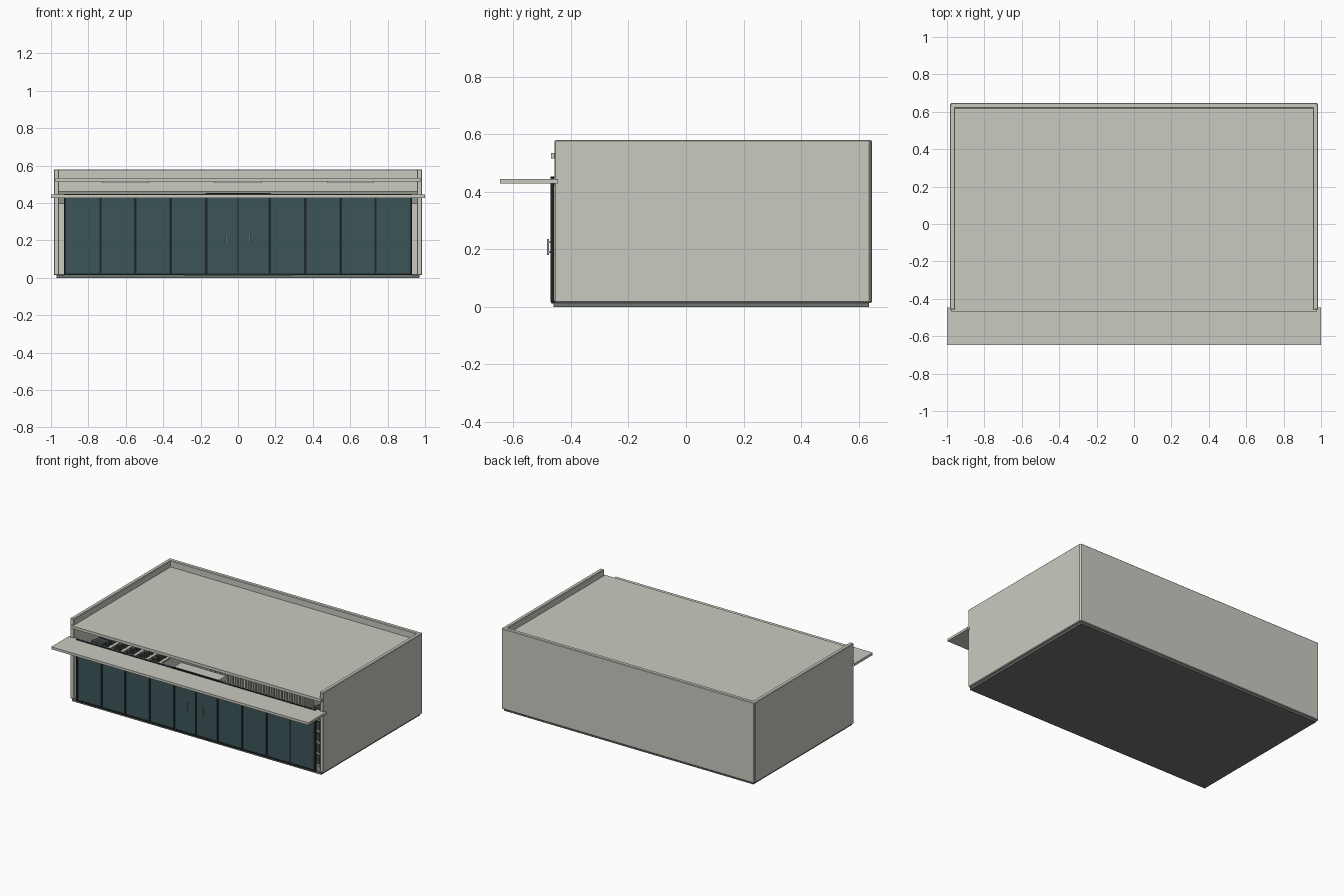
import bpy, bmesh, random
from mathutils import Vector

random.seed(4)
if "Cube" in bpy.data.objects:
    bpy.data.objects.remove(bpy.data.objects["Cube"])


def material(name, r, g, b):
    m = bpy.data.materials.new(name)
    m.use_nodes = True
    m.diffuse_color = (r, g, b, 1)
    m.node_tree.nodes["Principled BSDF"].inputs["Base Color"].default_value = (r, g, b, 1)
    return m


plaster = material("warm white plaster", .6, .59, .53)
stone = material("grey floor stone", .16, .18, .17)
glass = material("dark teal glass", .045, .09, .1)
frame = material("black green metal", .012, .02, .017)
trim = material("mid grey trim", .3, .3, .27)
steel = material("brushed steel", .35, .37, .36)
lamp = material("lamp white", .8, .8, .75)
goods = material("dark goods", .06, .07, .07)


def boxes(name, mat, spans, bevel=0):
    """One object from boxes given as (x0, x1, y0, y1, z0, z1)."""
    bm = bmesh.new()
    for x0, x1, y0, y1, z0, z1 in spans:
        lo, hi = Vector((x0, y0, z0)), Vector((x1, y1, z1))
        made = bmesh.ops.create_cube(bm, size=1)["verts"]
        for v in made:
            v.co = (lo + hi) / 2 + v.co * (hi - lo)
    mesh = bpy.data.meshes.new(name)
    bm.to_mesh(mesh)
    bm.free()
    mesh.materials.append(mat)
    ob = bpy.data.objects.new(name, mesh)
    bpy.context.collection.objects.link(ob)
    if bevel:
        mod = ob.modifiers.new("edge", 'BEVEL')
        mod.width = bevel
        mod.segments = 1
    return ob


def both_sides(span):
    x0, x1, *rest = span
    return [span, (-x1, -x0, *rest)]


# Shell
boxes("floor_slab", stone, [(-.97, .97, -.46, .637, 0, .015)])
boxes("side_walls", plaster, both_sides((.957, .985, -.458, .641, .014, .58)), .004)
boxes("back_wall", plaster, [(-.981, .981, .618, .647, .014, .58)], .004)
boxes("roof", plaster, [(-.957, .957, -.46, .62, .515, .535),
                        (-.975, .975, -.47, -.456, .515, .535)])
boxes("canopy", plaster, [(-1, 1, -.647, -.446, .428, .445)])
boxes("back_bulkhead", trim, [(-.957, .957, .56, .62, .395, .465)])

# Shopfront glazing
boxes("glass_panes", glass, [(-.925, .925, -.467, -.463, .022, .444)])
posts = [i * .925 + 0 for i in (-1, 1)]
for x in (.735, .55, .36, .17):
    posts += [-x, x]
boxes("mullions", frame, [(x - .006, x + .006, -.471, -.459, .018, .449) for x in posts])
boxes("door_meeting_stile", frame, [(-.004, .004, -.471, -.459, .018, .449)])
boxes("glazing_rails", frame, [(-.93, .93, -.47, -.46, .014, .024),
                               (-.93, .93, -.47, -.46, .439, .449)])
boxes("door_threshold", frame, [(-.29, .29, -.468, -.45, .012, .022)])
boxes("door_header", frame, [(-.175, .175, -.471, -.459, .44, .454)])
boxes("door_operator_box", plaster, [(-.175, .175, -.459, -.38, .42, .454)])
handle = (.06, .066, -.483, -.477, .18, .235)
stubs = [(.06, .066, -.48, -.466, z, z + .006) for z in (.188, .222)]
boxes("door_handles", steel, [s for h in [handle] + stubs for s in both_sides(h)])

# Ceiling lights
boxes("ceiling_lights", lamp, [(x - .125, x + .125, y - .012, y + .012, .508, .516)
                               for x in (-.6, 0, .6) for y in (-.2, .1, .4)])

# Wall shelving with goods along both sides
levels = [.02, .1, .18, .26, .34]
shelf_spans, goods_spans = [], []
for z in levels:
    shelf_spans += both_sides((.8, .925, -.4, .5, z, z + .008))
    for i in range(18):
        y = -.385 + i * .049
        top = z + .008 + random.uniform(.035, .055)
        goods_spans += both_sides((.82, .91, y, y + .035, z + .008, top))
boxes("side_shelves", plaster, shelf_spans)
boxes("shelf_goods", goods, goods_spans)
boxes("shelf_uprights", frame, [s for y in (-.4, -.1, .2, .49)
                                for s in both_sides((.915, .927, y, y + .01, .015, .38))])

# Slatted service counter
boxes("counter_body", trim, [(-.3, .45, .1, .2, .015, .22)])
boxes("counter_top", plaster, [(-.31, .46, .09, .21, .22, .23)])
boxes("counter_slats", plaster, [(x / 100, x / 100 + .012, .092, .1, .015, .22)
                                 for x in range(-30, 45, 2)])
